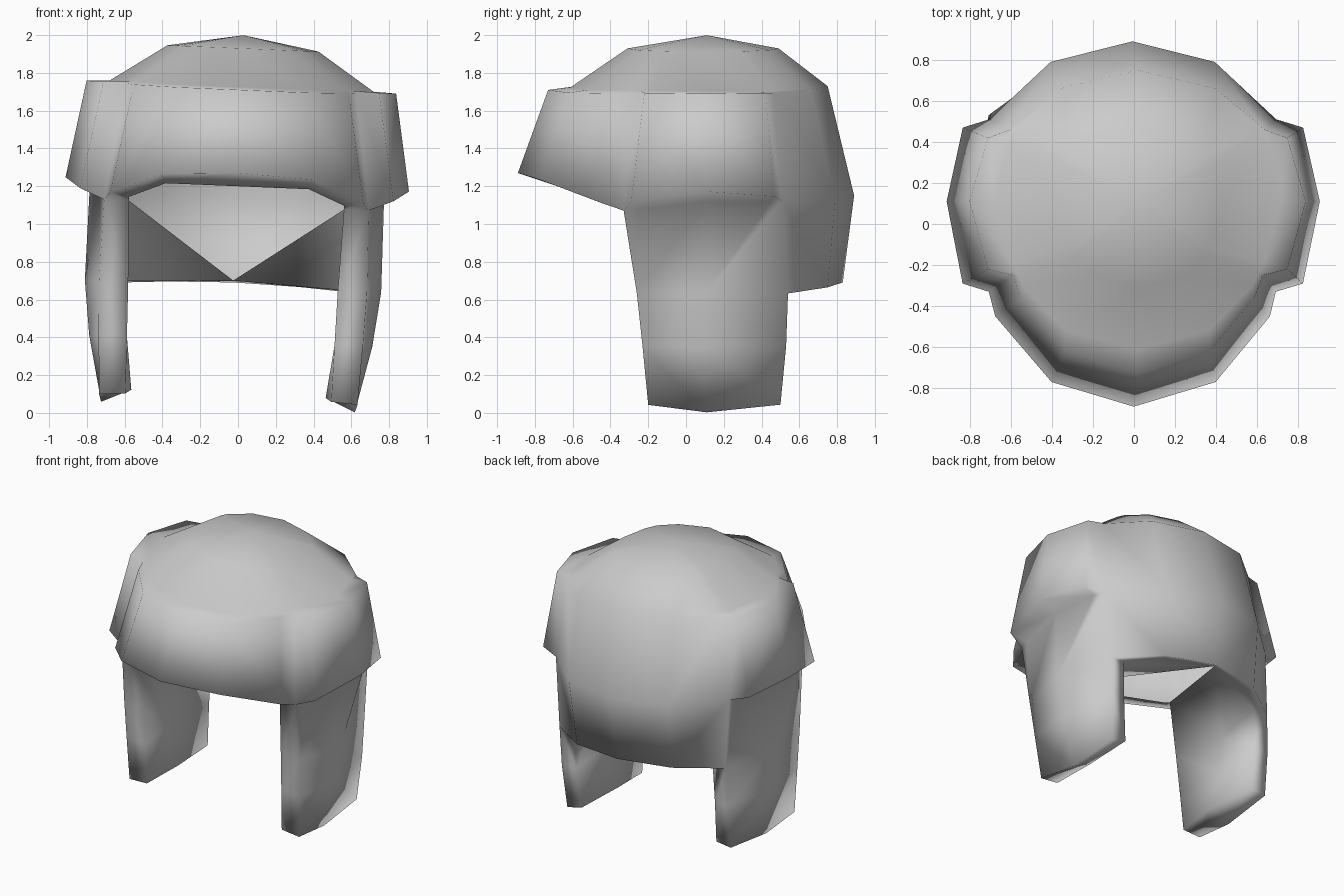
import bpy, bmesh, math
from mathutils import Matrix, Vector

if "Cube" in bpy.data.objects:
    bpy.data.objects.remove(bpy.data.objects["Cube"])

grey = bpy.data.materials.new("plain_grey")
grey.diffuse_color = (0.6, 0.6, 0.6, 1)
grey.use_nodes = True
grey.node_tree.nodes["Principled BSDF"].inputs["Base Color"].default_value = grey.diffuse_color

# The whole hat leans slightly to its right side
TILT = (Matrix.Translation((0, 0, 1.3)) @ Matrix.Rotation(math.radians(2.4), 4, 'Y')
        @ Matrix.Translation((0, 0, -1.3)))

bm = bmesh.new()
V = {}


def ring(name, points):
    """points: {column: position}; columns run front centre (0) to back centre (9)."""
    for c, p in points.items():
        V[name, c] = bm.verts.new(p)


def face(*keys):
    bm.faces.new([V[k[0], int(k[1:])] for k in keys])


def band(a, b, columns):
    """Quads between two rings over neighbouring columns."""
    for c, d in zip(columns, columns[1:]):
        face(f"{a}{c}", f"{b}{c}", f"{b}{d}", f"{a}{d}")


# Crown
ring("A", dict(enumerate([
    (0, -.31, 1.93), (.21, -.25, 1.93), (.32, -.16, 1.93), (.34, -.12, 1.93), (.36, -.08, 1.93),
    (.40, .11, 1.93), (.36, .29, 1.93), (.34, .33, 1.93), (.21, .44, 1.93), (0, .49, 1.93)])))
ring("B", dict(enumerate([
    (0, -.61, 1.725), (.35, -.52, 1.725), (.56, -.30, 1.73), (.59, -.24, 1.73), (.62, -.18, 1.73),
    (.70, .11, 1.73), (.63, .38, 1.73), (.60, .46, 1.73), (.38, .66, 1.73), (0, .75, 1.73)])))
# Turned-up brim and side folds: top edge, bottom edge, inner lip
ring("C", dict(enumerate([
    (0, -.73, 1.71), (.35, -.62, 1.71), (.57, -.36, 1.715), (.61, -.25, 1.72),
    (.73, -.22, 1.725), (.82, .11, 1.725), (.73, .42, 1.725), (.62, .46, 1.72)])))
ring("D", dict(enumerate([
    (0, -.89, 1.27), (.40, -.77, 1.25), (.67, -.45, 1.14), (.70, -.33, 1.10), (.83, -.29, 1.155),
    (.91, .11, 1.21), (.83, .47, 1.18), (.70, .51, 1.15), (.40, .79, 1.15), (0, .89, 1.15)])))
ring("E", {0: (0, -.68, 1.20), 1: (.38, -.58, 1.20), 2: (.57, -.37, 1.12), 3: (.57, -.32, 1.10),
           4: (.72, -.26, 1.11), 5: (.78, .11, 1.15), 6: (.73, .45, 1.15)})
# Ear flaps and neck guard, outside
ring("F", {3: (.71, -.26, .66), 5: (.785, .11, .67), 7: (.67, .54, .66),
           8: (.38, .75, .68), 9: (0, .83, .69)})
ring("G", {3: (.70, -.23, .38), 5: (.75, .11, .38), 7: (.67, .53, .38)})
ring("H", {3: (.685, -.20, .07), 5: (.672, .11, .03), 7: (.66, .50, .07)})
# Ear flaps and neck guard, inside
ring("P", {3: (.555, -.26, .66), 5: (.64, .11, .67), 7: (.56, .53, .67),
           8: (.36, .71, .68), 9: (0, .80, .70)})
ring("Q", {3: (.55, -.23, .38), 5: (.60, .11, .38), 7: (.56, .52, .38)})
ring("R", {3: (.545, -.20, .08), 5: (.515, .11, .10), 7: (.545, .50, .09)})

V["T", 0] = bm.verts.new((0, .11, 2.0))
for c in range(9):
    face("T0", f"A{c}", f"A{c + 1}")
band("A", "B", range(10))
band("B", "C", range(8))
band("C", "D", range(8))
band("B", "D", (8, 9))
face("B7", "C7", "B8")
face("C7", "D7", "D8", "B8")

# Underside of the brim and folds
band("D", "E", (0, 1, 2, 3))
band("D", "E", (4, 5, 6))
face("D3", "E4", "D4")
face("D6", "E6", "D7")

# Outer walls below the folds
face("D3", "F3", "F5", "E5", "E4")
face("E5", "F5", "F7", "D7", "E6")
band("D", "F", (7, 8, 9))
flap = (3, 5, 7)
band("F", "G", flap)
band("G", "H", flap)

# Inner walls of the flaps
band("P", "Q", flap)
band("Q", "R", flap)
band("H", "R", flap)

# Thin edges: flap front, flap rear, neck rim
face("D3", "E3", "P3", "F3")
for c in (3, 7):
    face(f"F{c}", f"P{c}", f"Q{c}", f"G{c}")
    face(f"G{c}", f"Q{c}", f"R{c}", f"H{c}")
band("F", "P", (7, 8, 9))

# Side lining from the neck rim to the front of each flap; the middle stays open
face("P9", "P8", "P7")
face("P9", "P7", "P5")
face("P9", "P5", "E3")
face("E3", "P5", "P3")

bmesh.ops.recalc_face_normals(bm, faces=bm.faces)
bm.normal_update()
centre = Vector((0, .1, 1.2))
if sum((f.calc_center_median() - centre).dot(f.normal) * f.calc_area() for f in bm.faces) < 0:
    bmesh.ops.reverse_faces(bm, faces=bm.faces)

me = bpy.data.meshes.new("flap_hat")
bm.to_mesh(me)
bm.free()
me.materials.append(grey)
hat = bpy.data.objects.new("flap_hat", me)
bpy.context.collection.objects.link(hat)
hat.matrix_world = TILT
mirror = hat.modifiers.new("mirror", 'MIRROR')
mirror.use_clip = True
mirror.merge_threshold = 0.002
hat.select_set(True)
bpy.context.view_layer.objects.active = hat
bpy.ops.object.shade_smooth()
